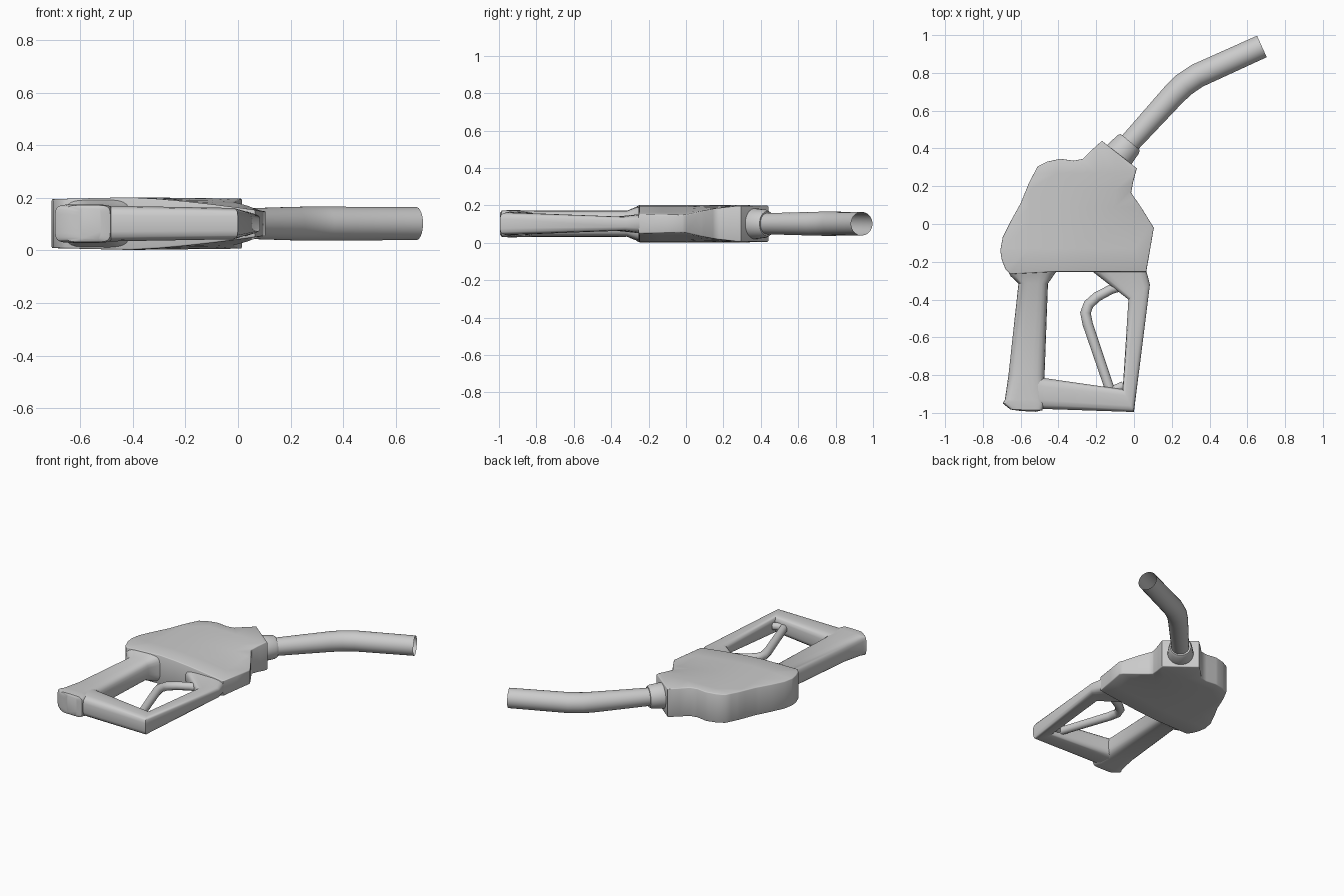
import bpy, bmesh, math
from mathutils import Vector

if "Cube" in bpy.data.objects:
    bpy.data.objects.remove(bpy.data.objects["Cube"])

ZC = 0.102  # mid-plane height of the nozzle


def finish(name, bm, angle=40):
    bmesh.ops.recalc_face_normals(bm, faces=bm.faces)
    me = bpy.data.meshes.new(name)
    bm.to_mesh(me)
    bm.free()
    ob = bpy.data.objects.new(name, me)
    bpy.context.collection.objects.link(ob)
    bpy.ops.object.select_all(action='DESELECT')
    ob.select_set(True)
    bpy.context.view_layer.objects.active = ob
    bpy.ops.object.shade_smooth_by_angle(angle=math.radians(angle))
    return ob


def loft(name, stations, n=16, caps=True, angle=40):
    """Each station: side point a, side point b, half height, squareness."""
    bm = bmesh.new()
    rings = []
    for a, b, h, e in stations:
        a, b = Vector(a), Vector(b)
        mid, u = (a + b) / 2, (b - a) / 2
        ring = []
        for i in range(n):
            t = 2 * math.pi * (i + 0.5) / n
            c, s = math.cos(t), math.sin(t)
            c = math.copysign(abs(c) ** (2 / e), c)
            s = math.copysign(abs(s) ** (2 / e), s)
            p = mid + u * c
            ring.append(bm.verts.new((p.x, p.y, ZC + h * s)))
        rings.append(ring)
    for r, q in zip(rings, rings[1:]):
        for i in range(n):
            bm.faces.new((r[i], r[(i + 1) % n], q[(i + 1) % n], q[i]))
    if caps:
        bm.faces.new(rings[0])
        bm.faces.new(rings[-1])
    return finish(name, bm, angle)


def tube(name, pts, radii, n=24, caps=True):
    """Round tube along a flat path with mitred joints."""
    pts = [Vector(p) for p in pts]
    st = []
    for i, (p, r) in enumerate(zip(pts, radii)):
        d0 = (p - pts[max(i - 1, 0)]).normalized()
        d1 = (pts[min(i + 1, len(pts) - 1)] - p).normalized()
        d = (d0 + d1).normalized()
        m = Vector((-d.y, d.x)) * r / max(d.dot(d1 if d1.length else d0), 0.5)
        st.append((p + m, p - m, r, 2))
    return loft(name, st, n, caps)


def half_thickness(x, y):
    """Body is full on the grip side and thins toward the front right edge."""
    t = min(max((x + 0.41) / 0.51, 0), 1)
    w = min(max((0.27 - y) / 0.27, 0), 1)
    left = min(max((-0.41 - x) / 0.3, 0), 1)
    thin = 0.1 - 0.053 * t ** 1.4
    full = 0.1 - 0.006 * t
    return full + (thin - full) * w - 0.007 * left


# body: outline sliced into a grid, then thickened by the function above
outline = [(-0.17, 0.44), (-0.225, 0.39), (-0.27, 0.345), (-0.32, 0.335),
           (-0.39, 0.345), (-0.46, 0.33), (-0.51, 0.305), (-0.555, 0.22),
           (-0.60, 0.11), (-0.65, 0.02), (-0.695, -0.07), (-0.708, -0.14),
           (-0.70, -0.19), (-0.68, -0.24), (-0.655, -0.265), (-0.41, -0.253),
           (0.065, -0.253), (0.105, -0.02), (0.04, 0.085), (-0.015, 0.165),
           (-0.005, 0.22), (0.015, 0.295)]
bm = bmesh.new()
bm.faces.new([bm.verts.new((x, y, 0)) for x, y in outline])
for axis, cuts in ((0, (-0.55, -0.41, -0.3, -0.2, -0.1, 0)),
                   (1, (-0.13, 0, 0.09, 0.18, 0.27))):
    for c in cuts:
        co, no = Vector((0, 0, 0)), Vector((0, 0, 0))
        co[axis], no[axis] = c, 1
        bmesh.ops.bisect_plane(bm, geom=bm.verts[:] + bm.edges[:] + bm.faces[:],
                               plane_co=co, plane_no=no, dist=1e-5)
rim_xy = {(round(v.co.x, 4), round(v.co.y, 4)) for v in bm.verts if v.is_boundary}
low = bm.verts[:]
res = bmesh.ops.extrude_face_region(bm, geom=bm.faces[:], use_keep_orig=True)
top = [g for g in res['geom'] if isinstance(g, bmesh.types.BMVert)]
for verts, sign in ((low, -1), (top, 1)):
    for v in verts:
        v.co.z = ZC + sign * half_thickness(v.co.x, v.co.y)
bmesh.ops.recalc_face_normals(bm, faces=bm.faces)
rim = [e for e in bm.edges if len(e.link_faces) == 2
       and e.calc_face_angle(0) > math.radians(60)
       and abs(e.verts[0].co.z - e.verts[1].co.z) < 0.05]
bmesh.ops.bevel(bm, geom=rim, offset=0.012, segments=2, profile=0.5,
                affect='EDGES', clamp_overlap=True)
finish("nozzle_body", bm, 50)

# grip: boxy rounded handle flaring into the body
loft("grip", [((-0.67, -0.24), (-0.40, -0.24), 0.094, 5),
              ((-0.655, -0.275), (-0.42, -0.265), 0.088, 4),
              ((-0.612, -0.315), (-0.455, -0.315), 0.07, 3.5),
              ((-0.665, -0.80), (-0.473, -0.80), 0.071, 3.5),
              ((-0.684, -0.93), (-0.478, -0.93), 0.073, 5),
              ((-0.695, -0.95), (-0.472, -0.95), 0.073, 6),
              ((-0.655, -0.982), (-0.485, -0.986), 0.07, 6),
              ((-0.60, -0.99), (-0.52, -0.994), 0.06, 6)], n=24)

# hand guard: tapered frame from the grip foot up to the body
loft("hand_guard", [((-0.52, -0.978), (-0.52, -0.80), 0.069, 4),
                    ((-0.475, -0.98), (-0.475, -0.815), 0.068, 4),
                    ((0.0, -0.996), (-0.06, -0.875), 0.06, 4),
                    ((0.085, -0.32), (-0.03, -0.40), 0.038, 4),
                    ((0.066, -0.245), (-0.23, -0.245), 0.052, 4)], n=16)

# trigger lever and its pivot foot
tube("trigger", [(-0.05, -0.325), (-0.12, -0.345), (-0.195, -0.385),
                 (-0.24, -0.425), (-0.257, -0.47), (-0.245, -0.53),
                 (-0.125, -0.885)],
     [0.026, 0.026, 0.027, 0.028, 0.028, 0.028, 0.026], n=12)
tube("trigger_foot", [(-0.15, -0.90), (-0.055, -0.855)], [0.026, 0.024], n=12)

# neck ring and bent open spout
tube("neck_ring", [(-0.14, 0.29), (-0.075, 0.37), (-0.03, 0.423), (-0.02, 0.435)],
     [0.084, 0.082, 0.075, 0.066])
tube("spout", [(-0.04, 0.41), (0.21, 0.685), (0.265, 0.738), (0.335, 0.785),
               (0.677, 0.94)],
     [0.056, 0.064, 0.065, 0.065, 0.063], caps=False)
